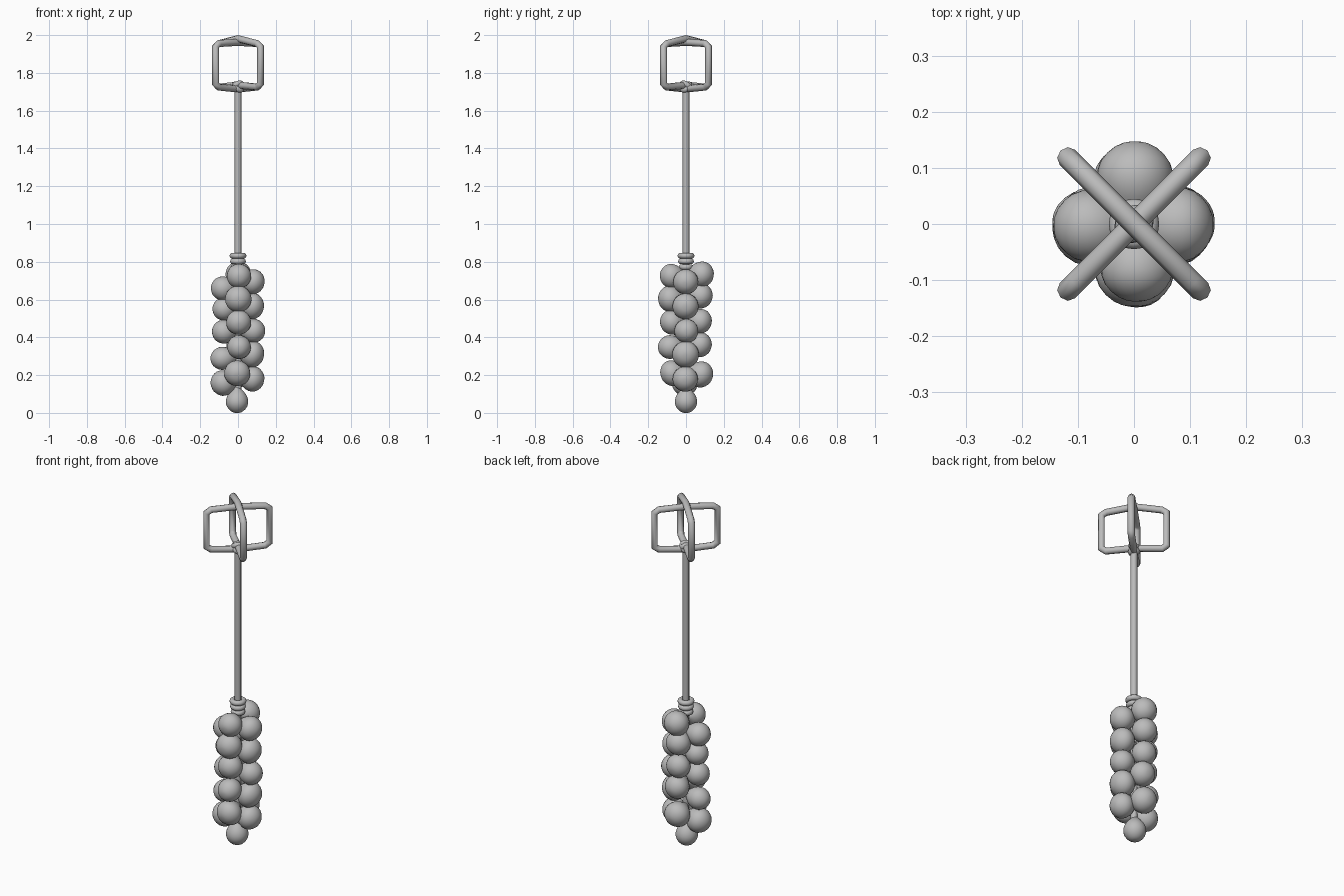
import bpy, math, random
from mathutils import Vector

random.seed(4)
cube = bpy.data.objects.get("Cube")
if cube:
    bpy.data.objects.remove(cube)

grey = bpy.data.materials.new("plain grey")
grey.use_nodes = True
COLOUR = (0.5, 0.5, 0.5, 1)
grey.diffuse_color = COLOUR
grey.node_tree.nodes["Principled BSDF"].inputs["Base Color"].default_value = COLOUR


def tube(name, points, radius, cyclic=False):
    """Round bar swept along a path."""
    curve = bpy.data.curves.new(name, "CURVE")
    curve.dimensions = "3D"
    curve.bevel_depth = radius
    curve.bevel_resolution = 2
    curve.use_fill_caps = True
    spline = curve.splines.new("POLY")
    spline.points.add(len(points) - 1)
    for p, co in zip(spline.points, points):
        p.co = (*co, 1)
    spline.use_cyclic_u = cyclic
    spline.use_smooth = True
    curve.materials.append(grey)
    obj = bpy.data.objects.new(name, curve)
    bpy.context.collection.objects.link(obj)
    return obj


def ring(name, z, major, minor, tilt=(0, 0, 0)):
    bpy.ops.mesh.primitive_torus_add(location=(0, 0, z), rotation=tilt, major_radius=major,
                                     minor_radius=minor, major_segments=20, minor_segments=10)
    obj = bpy.context.object
    obj.name = name
    obj.data.materials.append(grey)
    bpy.ops.object.shade_smooth()


# Bulb outline: radius and distance from the stem root
PROFILE = [(0.012, 0), (0.021, 0.018), (0.054, 0.042), (0.071, 0.078),
           (0.066, 0.112), (0.038, 0.14), (0.012, 0.147)]
SIDES = 14


def bulb(name, root, direction, width=1.0, length=1.0):
    """Lathed bulb growing from root along direction."""
    verts, faces = [], []
    for r, t in PROFILE:
        for i in range(SIDES):
            a = math.tau * i / SIDES
            verts.append((r * width * math.cos(a), r * width * math.sin(a), t * length))
    for k in range(len(PROFILE) - 1):
        for i in range(SIDES):
            j = (i + 1) % SIDES
            faces.append((k * SIDES + i, k * SIDES + j, (k + 1) * SIDES + j, (k + 1) * SIDES + i))
    faces.append(tuple(reversed(range(SIDES))))
    faces.append(tuple(range((len(PROFILE) - 1) * SIDES, len(PROFILE) * SIDES)))
    mesh = bpy.data.meshes.new(name)
    mesh.from_pydata(verts, [], faces)
    mesh.materials.append(grey)
    mesh.shade_smooth()
    obj = bpy.data.objects.new(name, mesh)
    bpy.context.collection.objects.link(obj)
    obj.location = root
    obj.rotation_euler = Vector(direction).to_track_quat("Z", "Y").to_euler()
    obj.modifiers.new("Rounding", "SUBSURF").levels = 1


# Hanging cord
tube("cord", [(0, 0, 0.1), (0, 0, 1.73)], 0.018)

# Two crossed hanger loops with clipped corners
def hanger_loop(name, side, top_mid, bottom_mid):
    half, clip, low, high = 0.119, 0.017, 1.725, 1.955
    right = [(0, bottom_mid), (half - clip, low), (half, low + clip),
             (half, high - clip), (half - clip, high), (0, top_mid)]
    outline = right + [(-d, z) for d, z in reversed(right[1:-1])]
    tube(name, [(d, d * side, z) for d, z in outline], 0.019, True)

hanger_loop("lower_hanger_loop", 1, 1.962, 1.715)
hanger_loop("upper_hanger_loop", -1, 1.981, 1.735)

# Knot under the loops
ring("knot_wrap_a", 1.725, 0.022, 0.015, (0.5, 0.6, 0))
ring("knot_wrap_b", 1.73, 0.022, 0.015, (-0.6, -0.5, 0))

# Binding above the bunch
for n, z in enumerate((0.772, 0.802, 0.832)):
    ring(f"binding_ring_{n + 1}", z, 0.024 + 0.003 * n, 0.015)

# Four columns of bulbs: direction and centre heights
COLUMNS = {
    "front": ((0, -1), (0.725, 0.605, 0.48, 0.35, 0.21)),
    "back": ((0, 1), (0.735, 0.62, 0.485, 0.36, 0.205)),
    "left": ((1, 0), (0.695, 0.565, 0.435, 0.31, 0.18)),
    "right": ((-1, 0), (0.66, 0.55, 0.43, 0.29, 0.16)),
}
for side, ((dx, dy), heights) in COLUMNS.items():
    for n, z in enumerate(heights):
        droop = random.uniform(0.1, 0.4)
        sway = random.uniform(-0.08, 0.08)
        direction = (dx + sway * dy, dy + sway * dx, -droop)
        bulb(f"{side}_bulb_{n + 1}", (-0.005 * dx, -0.005 * dy, z + droop * 0.08), direction,
             random.uniform(0.92, 1.08), random.uniform(0.97, 1.06))

# Bottom bulb hanging straight down
bulb("bottom_bulb", (-0.005, 0, 0.146), (0, 0, -1), 0.9)
